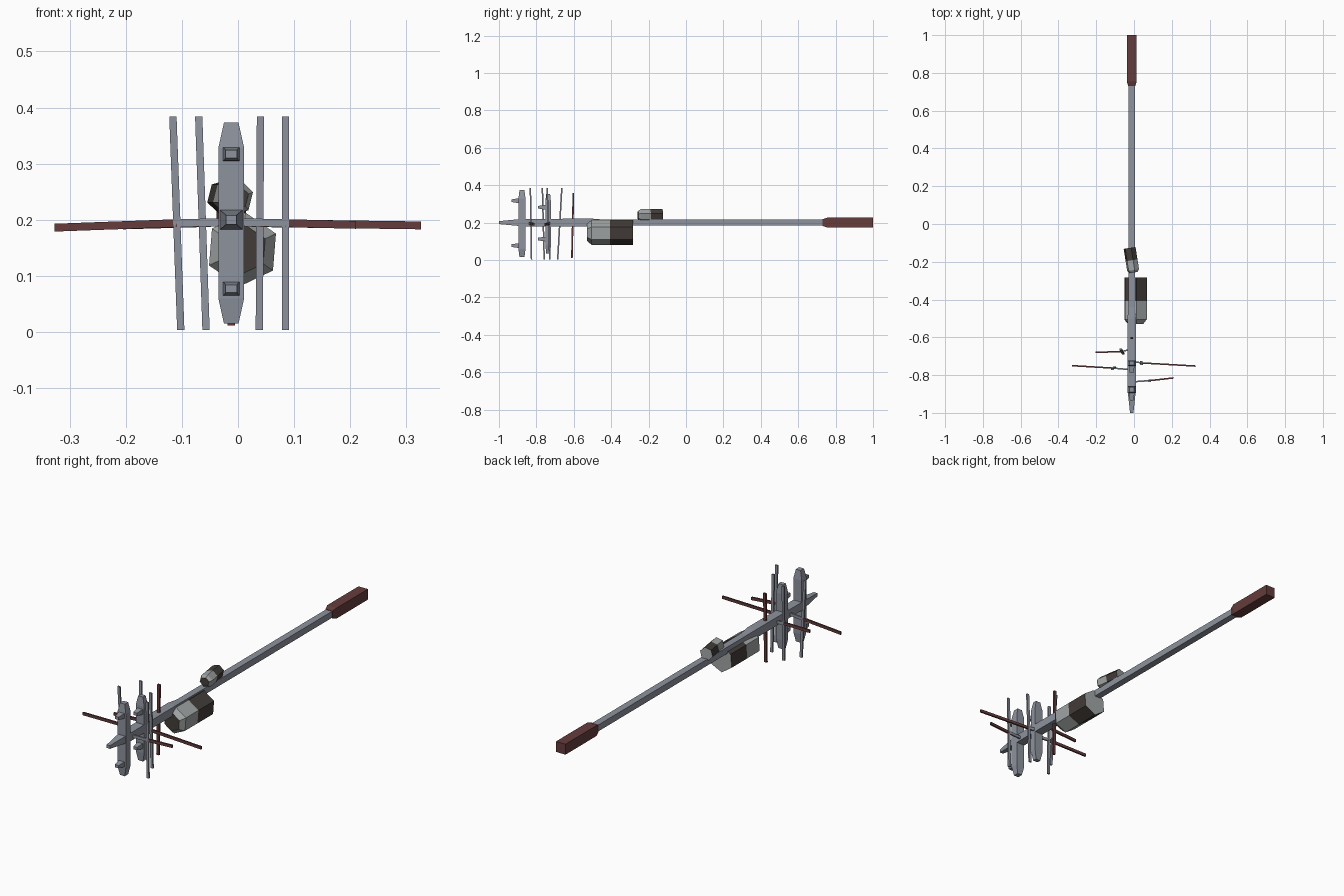
import bpy, bmesh, math
from mathutils import Vector, Matrix

if "Cube" in bpy.data.objects:
    bpy.data.objects.remove(bpy.data.objects["Cube"])


def material(name, rgb):
    m = bpy.data.materials.new(name)
    m.diffuse_color = (*rgb, 1)
    m.use_nodes = True
    m.node_tree.nodes["Principled BSDF"].inputs["Base Color"].default_value = m.diffuse_color
    return m


STEEL = material("blue grey hull", (0.27, 0.29, 0.34))
RED = material("dark red", (0.13, 0.045, 0.045))
DARK = material("dark brown", (0.055, 0.046, 0.042))
PALE = material("pale grey", (0.36, 0.38, 0.38))
CX, CZ = -0.012, 0.197     # axis of the long spine


def make(name, bm, *mats):
    bmesh.ops.recalc_face_normals(bm, faces=bm.faces)
    me = bpy.data.meshes.new(name)
    bm.to_mesh(me)
    bm.free()
    ob = bpy.data.objects.new(name, me)
    bpy.context.collection.objects.link(ob)
    for m in mats:
        me.materials.append(m)
    return ob


def loft(name, rings, *mats, bands=None):
    """Skin a list of point rings; bands gives a material per band, then the two caps."""
    bm = bmesh.new()
    vs = [[bm.verts.new(p) for p in r] for r in rings]
    n = len(rings[0])
    faces = []
    for i in range(len(vs) - 1):
        for k in range(n):
            j = (k + 1) % n
            faces.append((bm.faces.new((vs[i][k], vs[i][j], vs[i + 1][j], vs[i + 1][k])), i))
    faces.append((bm.faces.new(vs[0]), len(vs) - 1))
    faces.append((bm.faces.new(vs[-1]), len(vs)))
    if bands:
        for f, i in faces:
            f.material_index = bands[i]
    return make(name, bm, *mats)


SQ = [(-1, -1), (1, -1), (1, 1), (-1, 1)]


def along_y(name, stations, mat, cz=CZ):
    # stations: (y, half width, half height)
    return loft(name, [[(CX + a * w, y, cz + b * h) for a, b in SQ] for y, w, h in stations], mat)


def strip(name, p, q, w, t, mat, up):
    """Flat bar from p to q, w wide across the front and t thick in depth."""
    side = Vector((1, 0, 0)) if up else Vector((0, 0, 1))
    dep = Vector((0, 1, 0))
    return loft(name, [[Vector(c) + side * a * w / 2 + dep * b * t / 2 for a, b in SQ]
                       for c in (p, q)], mat)


# spine: nose, hull and long boom, then the red tail block
along_y("spine", [(-1, 0.009, 0.008), (-0.87, 0.023, 0.02), (-0.5, 0.023, 0.021),
                  (-0.44, 0.017, 0.016), (0.75, 0.017, 0.016)], STEEL, 0.2)
along_y("tail_block", [(0.73, 0.019, 0.018), (0.755, 0.026, 0.026), (1, 0.026, 0.026)], RED, 0.2)

# tapered upright hulls with forward studs
for tag, y, half, stud, depth in (("front", -0.877, 0.179, 0.12, 0.019),
                                  ("rear", -0.737, 0.16, 0.085, 0.015)):
    zs = [(-half, 0.013, 0.7), (-half + 0.045, 0.023, 1), (half - 0.045, 0.023, 1), (half, 0.013, 0.7)]
    loft(tag + "_upright_hull",
         [[(CX + a * w, y + b * depth * k, CZ - 0.003 + z) for a, b in SQ] for z, w, k in zs], STEEL)
    for s in (-1, 1):
        along_y(tag + "_stud", [(y - depth - 0.038, 0.010, 0.007), (y - depth - 0.012, 0.013, 0.011),
                                (y, 0.018, 0.014)], STEEL, CZ + s * stud)

# masts: grey arm, upright antenna, red outer rod
masts = [  # x top, x bottom, y top, y bottom, tip x, tip y, tip z, root y
    (-0.070, -0.057, -0.664, -0.686, -0.205, -0.680, 0.190, -0.662),
    (-0.116, -0.102, -0.768, -0.758, -0.327, -0.750, 0.186, -0.772),
    (0.040, 0.038, -0.743, -0.728, 0.326, -0.752, 0.190, -0.727),
    (0.0845, 0.0845, -0.832, -0.826, 0.210, -0.815, 0.191, -0.836)]
for xt, xb, yt, yb, tx, ty, tz, ry in masts:
    mid = ((xt + xb) / 2, (yt + yb) / 2, 0.194)
    strip("upright_antenna", (xb, yb, 0.004), (xt, yt, 0.384), 0.013, 0.008, STEEL, True)
    strip("arm", (CX, ry, 0.196), mid, 0.014, 0.008, STEEL, False)
    strip("outer_rod", mid, (tx, ty, tz), 0.014, 0.008, RED, False)
strip("centre_rod", (CX, -0.61, 0.012), (CX, -0.602, 0.358), 0.014, 0.009, RED, True)


# six-sided pods with pale noses and dark bodies
def pod(name, centre, length, r, yaw, turn):
    rings = []
    for y, k in ((-0.5, 0.68), (-0.4, 1), (0, 1), (0.5, 1)):
        rings.append([(k * r * math.sin(math.tau * i / 6 + turn), y * length,
                       k * r * math.cos(math.tau * i / 6 + turn)) for i in range(6)])
    ob = loft(name, rings, PALE, DARK, bands=[0, 0, 1, 1, 0])
    ob.data.transform(Matrix.Translation(centre) @ Matrix.Rotation(yaw, 4, 'Z'))


pod("large_pod", (0.008, -0.407, 0.147), 0.245, 0.066, 0, 0.08)
pod("small_pod", (-0.013, -0.192, 0.24), 0.132, 0.033, math.radians(9), 0.25)
